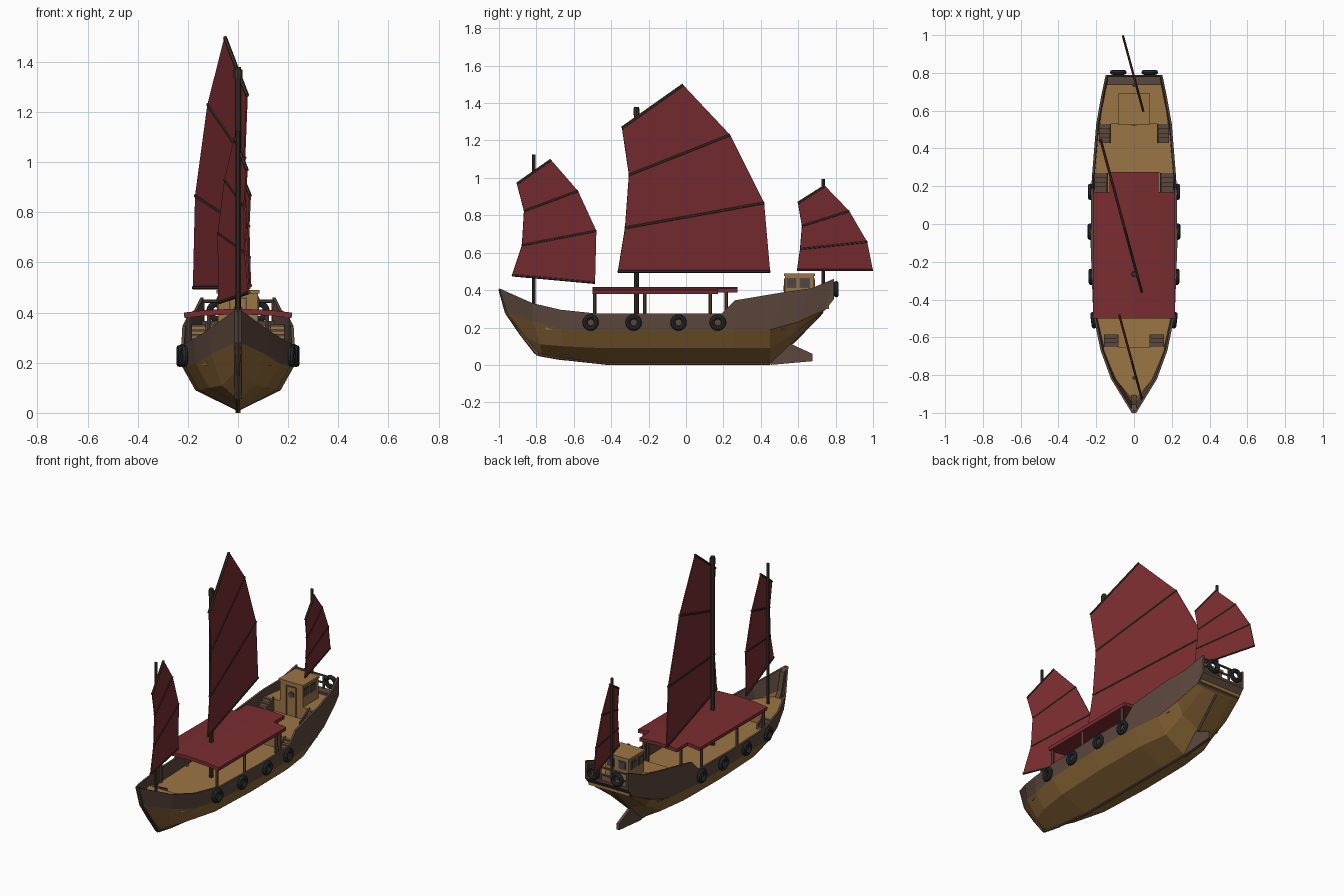
import bpy, bmesh, math
from mathutils import Vector

if "Cube" in bpy.data.objects:
    bpy.data.objects.remove(bpy.data.objects["Cube"])


def material(name, rgb):
    m = bpy.data.materials.new(name)
    m.diffuse_color = (*rgb, 1)
    m.use_nodes = True
    m.node_tree.nodes["Principled BSDF"].inputs["Base Color"].default_value = m.diffuse_color
    return m


HULL = material("hull_ochre", (0.254, 0.132, 0.037))
DECK = material("deck_tan", (0.33, 0.18, 0.058))
DARK = material("dark_brown", (0.107, 0.064, 0.046))
RED = material("sail_red", (0.195, 0.026, 0.030))
SPAR = material("spar_brown", (0.05, 0.035, 0.024))
TIRE = material("tire_black", (0.021, 0.025, 0.028))
GLASS = material("window_grey", (0.06, 0.068, 0.08))


def mesh(name, verts, faces, mat, solid=0, offset=0):
    bm = bmesh.new()
    vs = [bm.verts.new(v) for v in verts]
    for f in faces:
        bm.faces.new([vs[i] for i in f])
    bmesh.ops.remove_doubles(bm, verts=bm.verts, dist=1e-5)
    bmesh.ops.recalc_face_normals(bm, faces=bm.faces)
    me = bpy.data.meshes.new(name)
    if name == "hull":
        low = min(bm.faces, key=lambda f: f.calc_center_median().z)
        if low.normal.z > 0:
            bmesh.ops.reverse_faces(bm, faces=bm.faces)
    bm.to_mesh(me)
    bm.free()
    ob = bpy.data.objects.new(name, me)
    bpy.context.collection.objects.link(ob)
    me.materials.append(mat)
    if solid:
        mod = ob.modifiers.new("thickness", "SOLIDIFY")
        mod.thickness, mod.offset = solid, offset
    return ob


def loft(name, sections, mat, closed=True):
    """Skin equal-length sections; closed ones also get end caps."""
    n, m = len(sections[0]), len(sections)
    faces = [(a * n + i, a * n + (i + 1) % n, (a + 1) * n + (i + 1) % n, (a + 1) * n + i)
             for a in range(m - 1) for i in range(n if closed else n - 1)]
    faces.append(tuple(range((m - 1) * n, m * n)))
    if closed:
        faces.append(tuple(range(n)))
    return mesh(name, [p for s in sections for p in s], faces, mat)


def box(name, x0, x1, y0, y1, z0, z1, mat):
    return loft(name, [[(x0, y, z0), (x1, y, z0), (x1, y, z1), (x0, y, z1)] for y in (y0, y1)], mat)


def prism_x(name, pts, x0, x1, mat):
    return loft(name, [[(x, y, z) for y, z in pts] for x in (x0, x1)], mat)


def rod(name, a, b, r, mat, sides=8):
    a, b = Vector(a), Vector(b)
    bpy.ops.mesh.primitive_cylinder_add(vertices=sides, radius=r, depth=(b - a).length, location=(a + b) / 2)
    ob = bpy.context.object
    ob.rotation_euler = (b - a).to_track_quat("Z", "Y").to_euler()
    ob.name = name
    ob.data.materials.append(mat)
    return ob


def tire(name, loc, rot):
    bpy.ops.mesh.primitive_torus_add(major_segments=16, minor_segments=8, major_radius=0.031,
                                     minor_radius=0.013, location=loc, rotation=rot)
    bpy.context.object.name = name
    bpy.context.object.data.materials.append(TIRE)


# Hull lines from bow to stern: (y, half width, z)
rail = [(-1, .012, .41), (-.82, .122, .33), (-.67, .177, .295), (-.48, .216, .275), (-.1, .23, .275),
        (.19, .226, .275), (.26, .222, .345), (.53, .2, .39), (.67, .175, .41), (.79, .15, .46)]
upper = [(-.96, .012, .28), (-.82, .107, .235), (-.67, .167, .195), (-.48, .21, .188), (-.1, .225, .188),
         (.19, .222, .188), (.26, .218, .188), (.45, .2, .188), (.6, .18, .23), (.745, .15, .295)]
chine = [(-.885, .005, .17), (-.78, .065, .11), (-.66, .115, .1), (-.45, .155, .09), (-.1, .17, .09),
         (.19, .167, .09), (.26, .165, .09), (.45, .14, .09), (.58, .125, .17), (.735, .1, .287)]
keel = [(-.8, .06), (-.77, .052), (-.66, .033), (-.42, .007), (-.1, .007),
        (.19, .007), (.26, .007), (.45, .007), (.57, .12), (.73, .285)]

sections = []
for u, c, k in zip(upper, chine, keel):
    half = [(u[1], u[0], u[2]), (c[1], c[0], c[2])]
    sections.append([(-x, y, z) for x, y, z in half] + [(0, *k)] + half[::-1])
loft("hull", sections, HULL, closed=False)

# Bulwarks, with stern corner plates
T = .012
for s in (-1, 1):
    loft("bulwark", [[(s * u[1], u[0], u[2]), (s * r[1], r[0], r[2]),
                      (s * (r[1] - T), r[0], r[2]), (s * (u[1] - T), u[0], u[2])]
                     for r, u in zip(rail, upper)], DARK)
    prism_x("stern_corner", [(.745, .295), (.79, .35), (.79, .46)], s * .138, s * .15, DARK)
prism_x("transom", [(.742, .29), (.79, .35), (.79, .366), (.735, .366)], -.149, .149, DARK)

# Stem, keel strip and rudder
spine = [(-.995, .405), (-.96, .28), (-.885, .17)] + keel
for a, b in zip(spine, spine[1:]):
    rod("keel_strip", (0, *a), (0, *b), .0085 if min(a[1], b[1]) > .01 else .007, DARK, 6)
prism_x("stem_post", [(-1, .41), (-.96, .28), (-.8, .055), (-.78, .07), (-.93, .28), (-.955, .39)], -.014, .014, DARK)
prism_x("rudder", [(.45, 0), (.675, .02), (.675, .06), (.555, .115)], -.009, .009, DARK)


# Decks follow the hull's plan
def half_width(y):
    for a, b in zip(upper, upper[1:]):
        if a[0] <= y <= b[0]:
            w = a[1] + (b[1] - a[1]) * (y - a[0]) / (b[0] - a[0])
            return min(w - .008, (y + .94) * .85)
    return upper[-1][1] - .008


def deck(name, y0, y1, z0, z1):
    ys = [y0] + [u[0] for u in upper if y0 < u[0] < y1] + [y1]
    loft(name, [[(-half_width(y), y, z0), (half_width(y), y, z0),
                 (half_width(y), y, z1), (-half_width(y), y, z1)] for y in ys], DECK)


deck("bow_deck", -.935, -.75, .237, .245)
deck("bow_deck_step", -.75, -.65, .19, .245)
deck("main_deck", -.65, .27, .187, .195)
deck("mid_deck", .27, .53, .19, .275)
deck("aft_deck", .53, .69, .27, .35)
deck("stern_deck", .69, .765, .3, .35)


# Stairs: thin dark treads over tan risers, with a side stringer
def stairs(name, x0, x1, y_low, y_high, z0, z1, n=4):
    for i in range(n):
        ya = y_low + (y_high - y_low) * i / n
        yb = y_low + (y_high - y_low) * (i + 1) / n
        z = z0 + (z1 - z0) * (i + 1) / n
        for s in (-1, 1):
            xs = sorted((s * x0, s * x1))
            box(name + "_tread", *xs, min(ya, yb), max(ya, yb), z - .008, z + .002, DARK)
            box(name + "_riser", *xs, min(ya, yb) + .003, max(ya, yb) - .003, z0, z - .008, DECK)
    for s in (-1, 1):
        prism_x(name + "_stringer", [(y_low, z0), (y_high, z0), (y_high, z1 + .012), (y_low, z0 + .03)],
                s * (x0 - .008), s * x0, DARK)


stairs("main_stairs", .145, .208, .17, .27, .195, .275)
stairs("aft_stairs", .13, .185, .43, .53, .275, .35)
stairs("bow_stairs", .09, .16, -.585, -.65, .195, .245, 3)

# Canopy, notched at the rear corners, and its posts
X, Z = (-.215, -.13, 0, .13, .215), (.389, .399, .405, .399, .389)
verts = [(x, y, z) for y in (-.5, .17, .275) for x, z in zip(X, Z)]
faces = [(r * 5 + i, r * 5 + i + 1, r * 5 + i + 6, r * 5 + i + 5)
         for r, cols in ((0, range(4)), (1, (1, 2))) for i in cols]
mesh("canopy", verts, faces, RED, .022, 0)
for s in (-1, 1):
    for x, y in ((.195, -.488), (.2, -.22), (.2, .13), (.115, .215)):
        rod("canopy_post", (s * x, y, .19), (s * x, y, .388), .009, DARK, 6)

# Cabin with door and windows
box("cabin", -.08, .08, .53, .685, .275, .478, DECK)
box("cabin_roof", -.085, .085, .524, .69, .476, .49, DECK)
for s in (-1, 1):
    for y in (.565, .635):
        xs = [s * .079, s * .083, s * .085]
        box("side_window_frame", *sorted(xs[:2]), y - .027, y + .027, .412, .465, DARK)
        box("side_window", *sorted((xs[0], xs[2])), y - .02, y + .02, .419, .458, GLASS)
    box("rear_window_frame", s * .04 - .027, s * .04 + .027, .684, .688, .412, .465, DARK)
    box("rear_window", s * .04 - .02, s * .04 + .02, .684, .69, .419, .458, GLASS)
    box("door_jamb", s * .033 - .003, s * .033 + .003, .525, .531, .275, .46, DARK)
box("door_lintel", -.036, .036, .525, .531, .455, .461, DARK)
rod("door_porthole_frame", (0, .524, .41), (0, .531, .41), .02, DARK, 12)
rod("door_porthole", (0, .522, .41), (0, .531, .41), .014, GLASS, 12)

# Stern railing
for z in (.445, .4):
    rod("stern_rail", (-.145, .783, z), (.145, .783, z), .007, DARK, 6)
for x in (-.14, -.047, .047, .14):
    rod("stern_rail_post", (x, .783, .36), (x, .783, .445), .007, DARK, 6)

# Tire fenders
for s in (-1, 1):
    for y, x, turn in ((-.51, .215, .12), (-.28, .228, .03), (-.04, .233, 0), (.17, .231, 0)):
        tire("tire_fender", (s * x, y, .227), (0, math.pi / 2, -s * turn))
    tire("stern_tire", (s * .083, .803, .405), (math.pi / 2, 0, 0))

# Masts
for name, y, z0, z1, r in (("fore_mast", -.815, .24, 1.125, .0095), ("main_mast", -.265, .19, 1.38, .0125),
                           ("mizzen_mast", .735, .34, .995, .0095)):
    rod(name, (0, y, z0), (0, y, z1), r, SPAR)
rod("main_mast_cap", (0, -.265, 1.335), (0, -.265, 1.37), .017, SPAR)


# Battened sails, swung about 15 degrees: rows of (y luff, z luff, y leech, z leech)
def sail(name, ym, off, r, rows):
    def at(y, z):
        return (off - .27 * (y - ym), y, z)
    verts = [p for a, b, c, d in rows for p in (at(a, b), at(c, d))]
    mesh(name, verts, [(2 * i, 2 * i + 1, 2 * i + 3, 2 * i + 2) for i in range(len(rows) - 1)], RED, .006)
    for a, b, c, d in rows:
        rod(name + "_batten", at(a, b), at(c, d), r, SPAR, 6)


sail("main_sail", -.265, .0155, .008, [(-.364, .5, .449, .5), (-.326, .733, .417, .866),
                                       (-.305, 1.016, .235, 1.23), (-.342, 1.267, -.016, 1.497)])
sail("fore_sail", -.815, .012, .007, [(-.93, .48, -.487, .44), (-.877, .64, -.48, .717),
                                      (-.866, .823, -.578, .93), (-.904, .968, -.722, 1.096)])
sail("mizzen_sail", .735, .012, .007, [(.594, .508, .998, .508), (.61, .62, .968, .658),
                                       (.62, .743, .872, .823), (.599, .866, .743, .957)])
